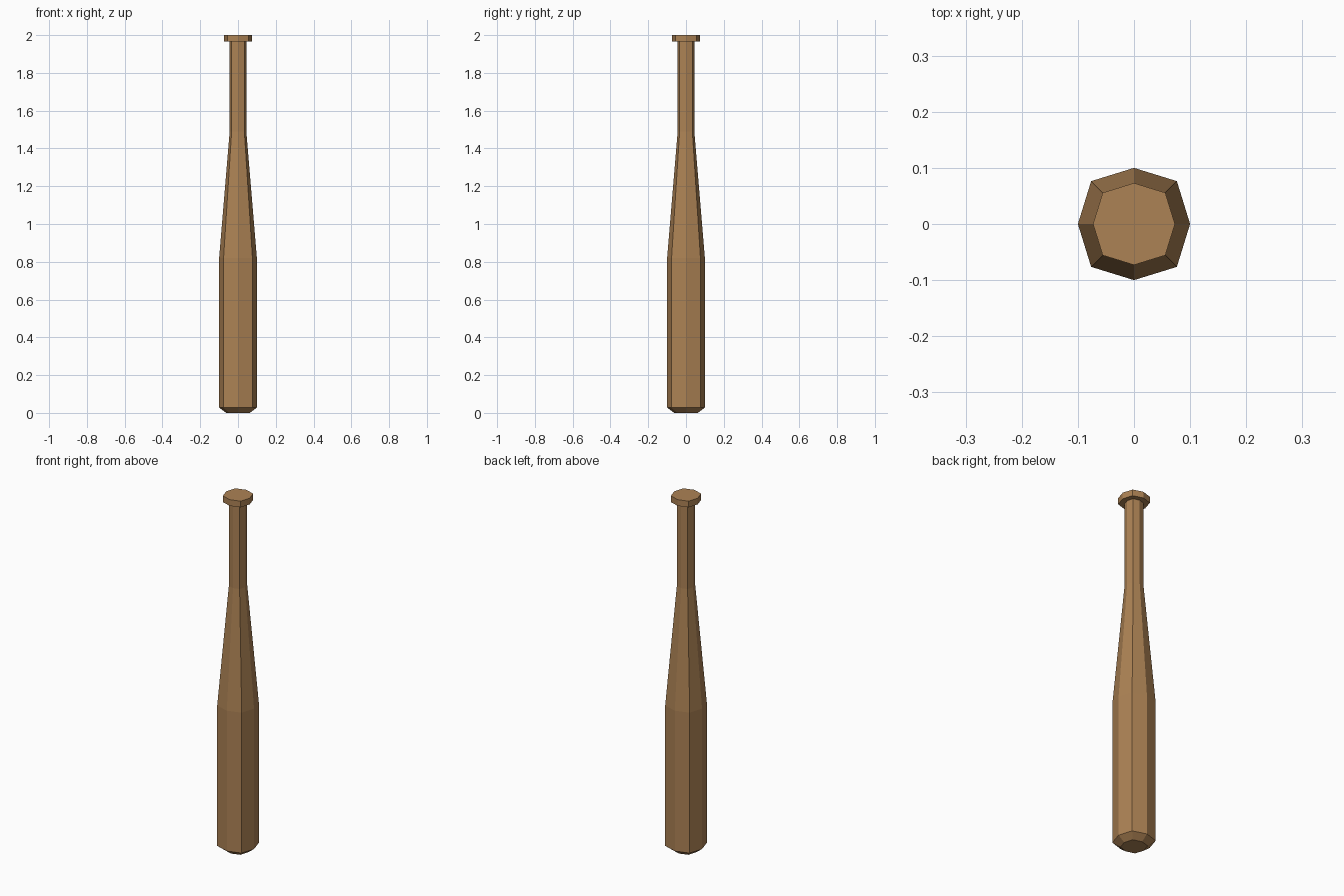
import bpy, bmesh, math

if "Cube" in bpy.data.objects:
    bpy.data.objects.remove(bpy.data.objects["Cube"])

wood = bpy.data.materials.new("warm wood")
wood.diffuse_color = (0.413, 0.223, 0.089, 1)
wood.use_nodes = True
wood.node_tree.nodes["Principled BSDF"].inputs["Base Color"].default_value = wood.diffuse_color

DIAGONAL = 1.08  # corners on the diagonals sit slightly further out


def octagon_lathe(name, profile):
    """Closed eight-sided solid from (radius, height) pairs, bottom to top."""
    bm = bmesh.new()
    rings = []
    for r, z in profile:
        ring = []
        for i in range(8):
            a = i * math.pi / 4
            k = r * (DIAGONAL if i % 2 else 1)
            ring.append(bm.verts.new((k * math.cos(a), k * math.sin(a), z)))
        rings.append(ring)
    for low, high in zip(rings, rings[1:]):
        for i in range(8):
            j = (i + 1) % 8
            bm.faces.new((low[i], low[j], high[j], high[i]))
    bm.faces.new(rings[0][::-1])
    bm.faces.new(rings[-1])
    bmesh.ops.recalc_face_normals(bm, faces=bm.faces)
    mesh = bpy.data.meshes.new(name)
    bm.to_mesh(mesh)
    bm.free()
    mesh.materials.append(wood)
    obj = bpy.data.objects.new(name, mesh)
    bpy.context.collection.objects.link(obj)
    return obj


# One continuous body: chamfered end, barrel, taper, handle and knob
octagon_lathe("bat", [
    (0.063, 0.0), (0.1, 0.028), (0.1, 0.82),
    (0.044, 1.49), (0.044, 1.965),
    (0.073, 1.965), (0.073, 2.0),
])
